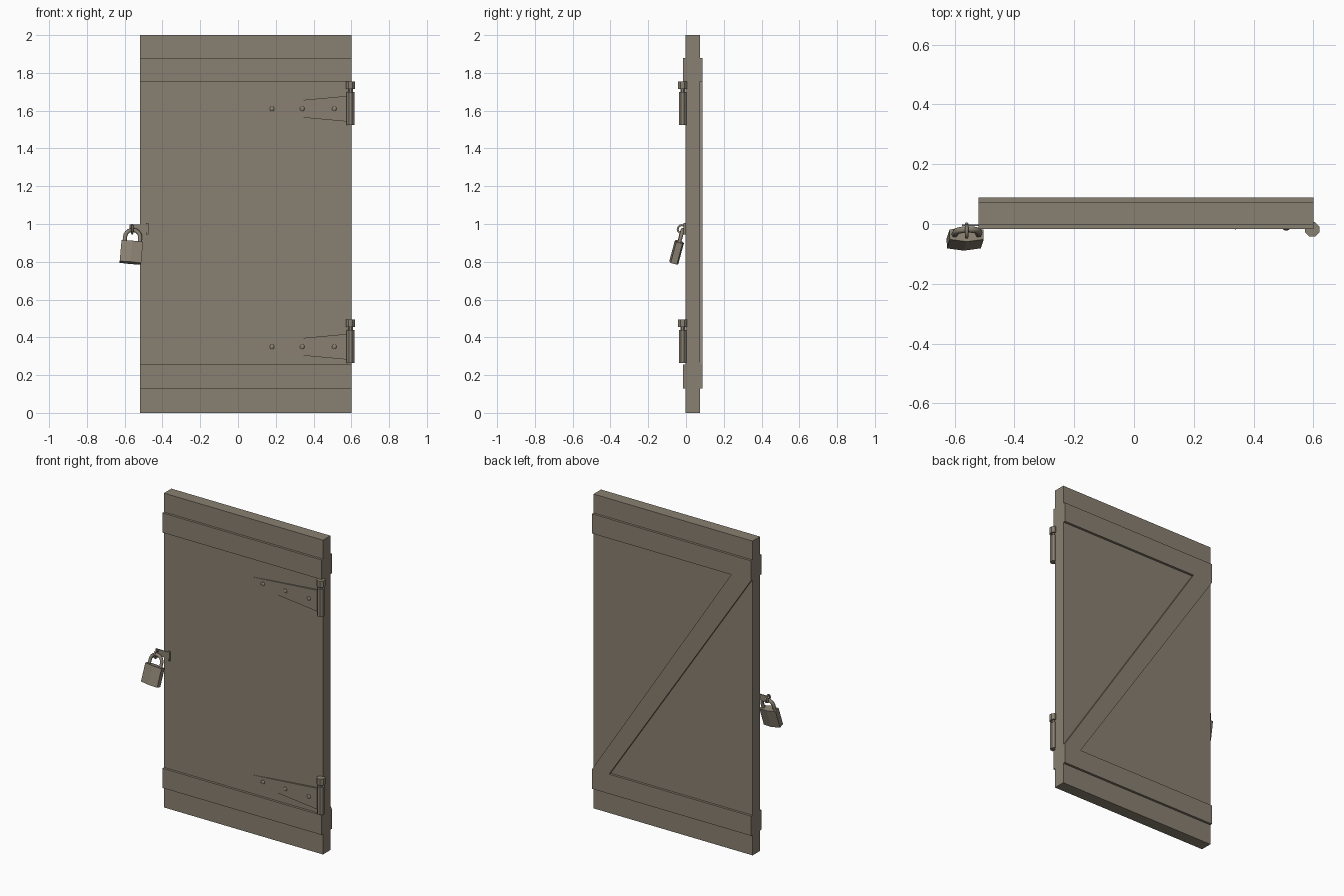
import bpy
import math
from mathutils import Matrix, Vector

cube = bpy.data.objects.get("Cube")
if cube:
    bpy.data.objects.remove(cube, do_unlink=True)

wood = bpy.data.materials.new("weathered grey brown")
wood.use_nodes = True
COLOUR = (0.25, 0.215, 0.165, 1)
wood.diffuse_color = COLOUR
wood.node_tree.nodes["Principled BSDF"].inputs["Base Color"].default_value = COLOUR


def finish(obj, name):
    obj.name = name
    obj.data.materials.append(wood)
    return obj


def mesh(name, verts, faces):
    data = bpy.data.meshes.new(name)
    data.from_pydata(verts, [], faces)
    obj = bpy.data.objects.new(name, data)
    bpy.context.collection.objects.link(obj)
    return finish(obj, name)


def loft(name, ring_a, ring_b):
    """Solid between two matching rings of points."""
    n = len(ring_a)
    sides = [(i, (i + 1) % n, (i + 1) % n + n, i + n) for i in range(n)]
    caps = [tuple(reversed(range(n))), tuple(range(n, 2 * n))]
    obj = mesh(name, list(ring_a) + list(ring_b), sides + caps)
    import bmesh
    bm = bmesh.new()
    bm.from_mesh(obj.data)
    bmesh.ops.recalc_face_normals(bm, faces=bm.faces)
    bm.to_mesh(obj.data)
    bm.free()
    return obj


def plate(name, outline, front, back):
    """Extrude an x-z outline from y = front to y = back."""
    return loft(name, [(x, front, z) for x, z in outline], [(x, back, z) for x, z in outline])


def box(name, x0, x1, y0, y1, z0, z1):
    return plate(name, [(x0, z0), (x1, z0), (x1, z1), (x0, z1)], y0, y1)


def cylinder(name, x, y, z0, z1, radius, sides=8):
    bpy.ops.mesh.primitive_cylinder_add(vertices=sides, radius=radius, depth=z1 - z0,
                                        location=(x, y, (z0 + z1) / 2),
                                        rotation=(0, 0, math.pi / sides))
    return finish(bpy.context.object, name)


def rod(name, points, radius):
    """Round bar along a path."""
    curve = bpy.data.curves.new(name, "CURVE")
    curve.dimensions = "3D"
    curve.bevel_depth = radius
    curve.bevel_resolution = 1
    curve.use_fill_caps = True
    spline = curve.splines.new("POLY")
    spline.points.add(len(points) - 1)
    for p, co in zip(spline.points, points):
        p.co = (*co, 1)
    obj = bpy.data.objects.new(name, curve)
    bpy.context.collection.objects.link(obj)
    return finish(obj, name)


# Door panel
LEFT, RIGHT, FRONT, BACK = -0.52, 0.60, -0.002, 0.073
LIP = 0.015
box("door_panel", LEFT, RIGHT, FRONT, BACK, 0, 2)

# Horizontal battens on both faces
for level, z0, z1 in (("lower", 0.13, 0.255), ("upper", 1.755, 1.88)):
    box(level + "_front_batten", LEFT, RIGHT, FRONT - LIP, FRONT, z0, z1)
    box(level + "_back_batten", LEFT, RIGHT, BACK, BACK + LIP, z0, z1)

# Diagonal brace on the back
plate("diagonal_brace", [(0.48, 0.255), (RIGHT, 0.255), (-0.38, 1.755), (LEFT, 1.755)],
      BACK, BACK + LIP)

# Strap hinges
for level, z in (("lower", 0.35), ("upper", 1.61)):
    x_pin, y_pin = 0.596, -0.018
    cylinder(level + "_hinge_barrel", x_pin, y_pin, z - 0.085, z + 0.09, 0.022)
    cylinder(level + "_hinge_pin", x_pin, y_pin, z + 0.08, z + 0.115, 0.013)
    cylinder(level + "_hinge_cap", x_pin, y_pin, z + 0.105, z + 0.145, 0.026)
    # Strap thins out towards its tip
    ends = []
    for x, y, half in ((0.11, -0.004, 0.025), (0.59, -0.016, 0.069)):
        ends.append([(x, y, z - half), (x, y, z + half), (x, 0.002, z + half), (x, 0.002, z - half)])
    loft(level + "_hinge_strap", *ends)
    for x in (0.18, 0.34, 0.51):
        bpy.ops.mesh.primitive_uv_sphere_add(segments=10, ring_count=6, radius=0.013,
                                             location=(x, -0.0015 - 0.025 * x, z))
        bolt = finish(bpy.context.object, level + "_hinge_bolt")
        bolt.scale.y = 0.6
        bpy.ops.object.shade_smooth_by_angle()

# Hasp plate, its folded end and the staple
box("hasp_plate", -0.575, -0.475, -0.007, -0.001, 0.958, 0.998)
box("hasp_end", -0.486, -0.474, -0.012, 0.0, 0.945, 1.005)
staple = [(-0.56, -0.022 + 0.022 * math.cos(a), 0.972 + 0.022 * math.sin(a))
          for a in [i * math.tau / 12 for i in range(13)]]
rod("hasp_staple", staple, 0.006)

# Hanging padlock, tilted forwards and to one side
tilt = (Matrix.Translation((-0.565, -0.05, 0.85))
        @ Matrix.Rotation(math.radians(5), 4, "Y")
        @ Matrix.Rotation(math.radians(-15), 4, "X"))
plan = [(-0.057, -0.017), (0, -0.025), (0.057, -0.017), (0.057, 0.017), (0, 0.025), (-0.057, 0.017)]
body = loft("padlock_body", [(x, y, -0.058) for x, y in plan], [(x, y, 0.058) for x, y in plan])
body.matrix_world = tilt
arch = [Vector((0.04 * math.cos(a), 0, 0.083 + 0.04 * math.sin(a)))
        for a in [i * math.pi / 10 for i in range(11)]]
shackle = rod("padlock_shackle", [(0.04, 0, 0.05)] + arch + [(-0.04, 0, 0.05)], 0.011)
shackle.matrix_world = tilt
